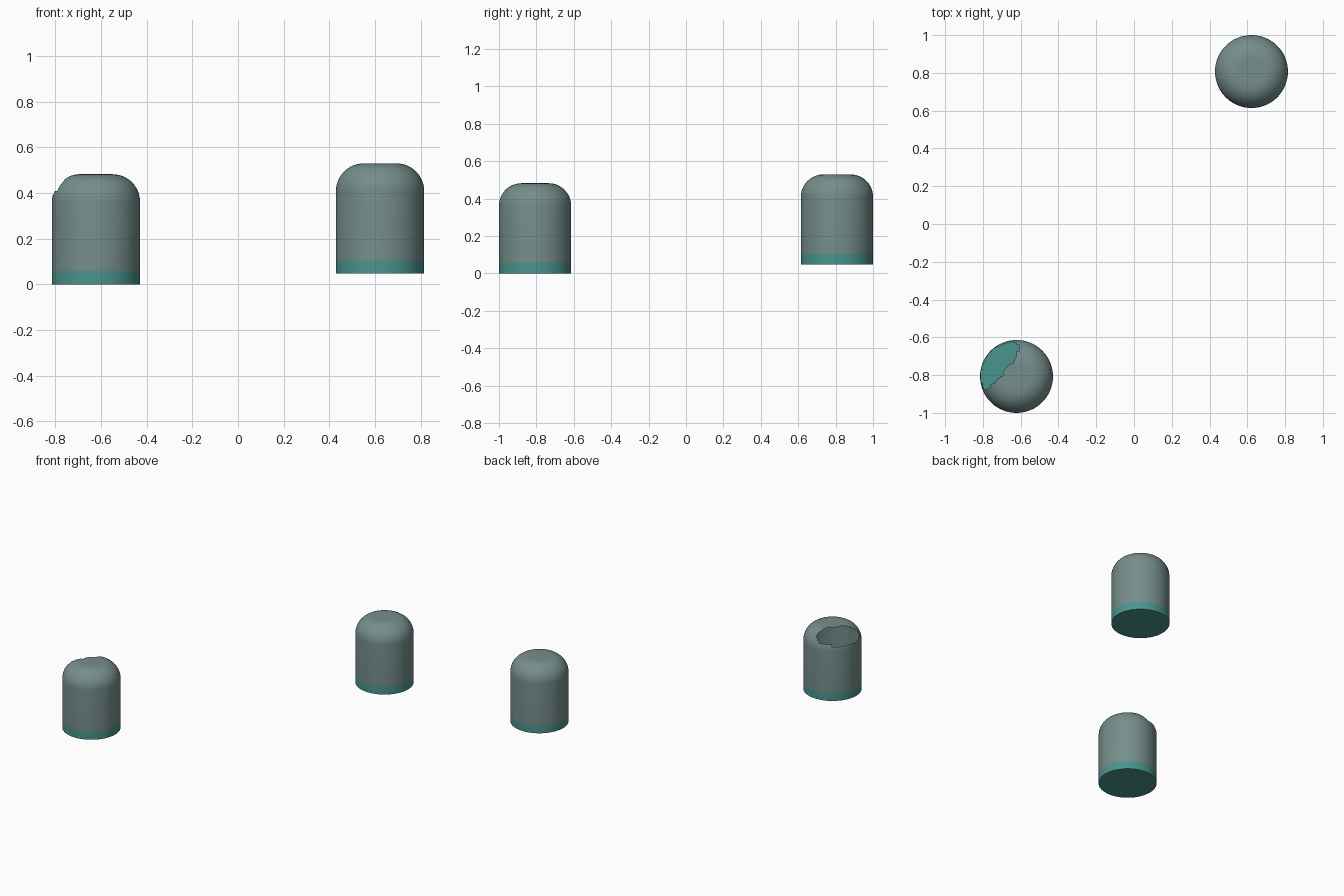
import bpy, bmesh, math
from mathutils import Vector

SEGMENTS = 64
RADIUS = 0.193
SHOULDER = 0.12
HEIGHT = 0.482
BASE_HEIGHT = 0.058

cube = bpy.data.objects.get("Cube")
if cube:
    bpy.data.objects.remove(cube, do_unlink=True)


def make_material(name, color):
    mat = bpy.data.materials.new(name)
    mat.use_nodes = True
    mat.diffuse_color = color
    mat.node_tree.nodes["Principled BSDF"].inputs["Base Color"].default_value = color
    return mat


GLASS = make_material("grey_green_glass", (0.18, 0.27, 0.26, 1))
TEAL = make_material("teal", (0.07, 0.30, 0.27, 1))


def lathe(name, profile, location, material, in_hole=None):
    """Spin an (r, z) profile about z; optionally remove faces by a rule."""
    bm = bmesh.new()
    verts = [bm.verts.new((r, 0, z)) for r, z in profile]
    edges = [bm.edges.new(pair) for pair in zip(verts, verts[1:])]
    bmesh.ops.spin(bm, geom=verts + edges, cent=(0, 0, 0), axis=(0, 0, 1),
                   angle=math.tau, steps=SEGMENTS)
    bmesh.ops.remove_doubles(bm, verts=bm.verts, dist=0.0005)
    bmesh.ops.recalc_face_normals(bm, faces=bm.faces)
    if in_hole:
        broken = [f for f in bm.faces if in_hole(f.calc_center_median())]
        bmesh.ops.delete(bm, geom=broken, context='FACES')
    mesh = bpy.data.meshes.new(name)
    bm.to_mesh(mesh)
    bm.free()
    obj = bpy.data.objects.new(name, mesh)
    obj.location = location
    mesh.materials.append(material)
    bpy.context.collection.objects.link(obj)
    bpy.ops.object.select_all(action='DESELECT')
    obj.select_set(True)
    bpy.context.view_layer.objects.active = obj
    bpy.ops.object.shade_smooth_by_angle(angle=math.radians(35))
    return obj


def shoulder_hole(p):
    """Jagged oval opening in the back right of the rounded shoulder."""
    outward = (p.y - p.x) / math.sqrt(2)
    across = -(p.x + p.y) / math.sqrt(2)
    slope = p.z * 0.866 - outward * 0.5
    return outward > 0 and math.hypot((across - 0.02) / 0.145, (slope - 0.32) / 0.07) < 1


# Dome: straight wall, rounded shoulder in fine rings, flat top
inner = RADIUS - SHOULDER
dome_profile = [(RADIUS, BASE_HEIGHT)]
for i in range(13):
    a = math.pi / 2 * i / 12
    dome_profile.append((inner + SHOULDER * math.cos(a),
                         HEIGHT - SHOULDER + SHOULDER * math.sin(a)))
dome_profile.append((0, HEIGHT))

# Base: solid disc whose top is the floor of the dome
base_profile = [(0, 0), (RADIUS, 0), (RADIUS, BASE_HEIGHT), (0, BASE_HEIGHT)]

for label, spot, hole in (("broken", Vector((-0.622, -0.807, 0)), shoulder_hole),
                          ("whole", Vector((0.622, 0.807, 0.047)), None)):
    lathe(label + "_dome", dome_profile, spot, GLASS, hole)
    lathe(label + "_base", base_profile, spot, TEAL)
